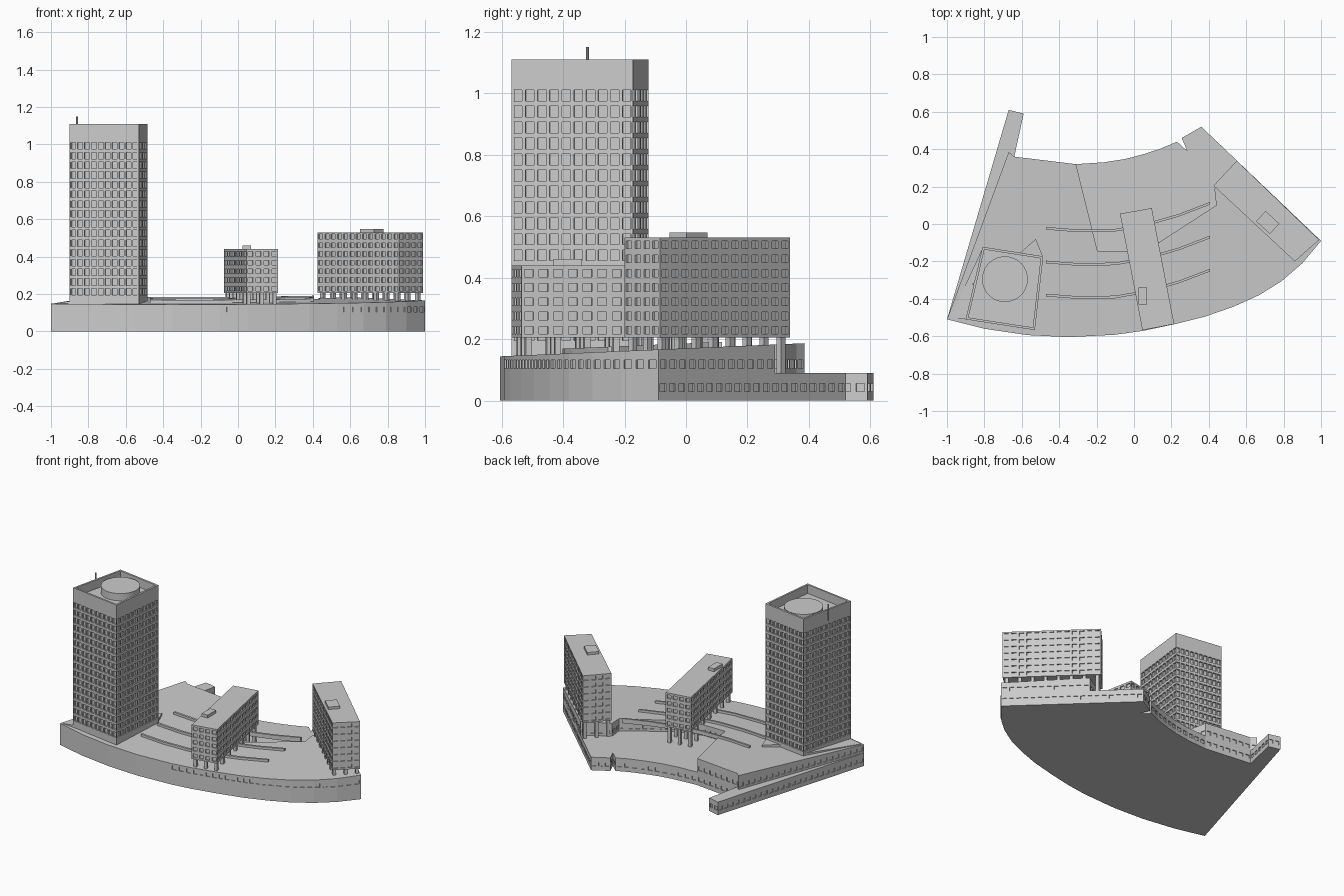
import bpy, bmesh, math
from mathutils import Vector

if "Cube" in bpy.data.objects:
    bpy.data.objects.remove(bpy.data.objects["Cube"])


def finish(name, bm):
    bmesh.ops.remove_doubles(bm, verts=bm.verts, dist=1e-5)
    me = bpy.data.meshes.new(name)
    bm.to_mesh(me)
    bm.free()
    ob = bpy.data.objects.new(name, me)
    bpy.context.collection.objects.link(ob)
    return ob


def block(name, outline, z0, top, cols=lambda i, a, b: 0, rows=(), w=0.7,
          depth=0.006, parapet=None):
    """Prism on a counter-clockwise outline with recessed windows.
    top is a function of the point; cols gives windows per side; rows are z ranges."""
    bm = bmesh.new()

    def face(pts):
        return bm.faces.new([bm.verts.new(p) for p in pts])

    pts = [Vector((x, y, 0)) for x, y in outline]
    for i, a in enumerate(pts):
        b = pts[(i + 1) % len(pts)]
        n = cols(i, a, b)
        inward = Vector((a.y - b.y, b.x - a.x, 0)).normalized() * depth
        us, zs = [0.0], [z0]
        if n:
            for k in range(n):
                us += [(k + 0.5 - w / 2) / n, (k + 0.5 + w / 2) / n]
            for r in rows:
                zs += r
        us.append(1.0)
        zs.append(None)

        def at(u, z):
            p = a.lerp(b, u)
            p.z = top(p) if z is None else z
            return p

        for j in range(len(us) - 1):
            for k in range(len(zs) - 1):
                o = [at(us[j], zs[k]), at(us[j + 1], zs[k]),
                     at(us[j + 1], zs[k + 1]), at(us[j], zs[k + 1])]
                if j % 2 and k % 2:
                    q = [p + inward for p in o]
                    face(q)
                    for m in range(4):
                        e = (m + 1) % 4
                        face([o[m], o[e], q[e], q[m]])
                else:
                    face(o)
    roof = face([(p.x, p.y, top(p)) for p in pts])
    face([(p.x, p.y, z0) for p in reversed(pts)])
    if parapet:
        bm.normal_update()
        bmesh.ops.inset_individual(bm, faces=[roof], thickness=parapet[0])
        ret = bmesh.ops.extrude_face_region(bm, geom=[roof])
        verts = [v for v in ret["geom"] if isinstance(v, bmesh.types.BMVert)]
        bmesh.ops.translate(bm, verts=verts, vec=(0, 0, -parapet[1]))
        if roof.is_valid:
            bmesh.ops.delete(bm, geom=[roof], context='FACES_ONLY')
    return finish(name, bm)


def flat(z):
    return lambda p: z


def slope(p):
    return 0.17 + 0.043 * p.y


def quad_point(q, u, v):
    a, b, c, d = [Vector(p) for p in q]
    return a.lerp(b, u).lerp(d.lerp(c, u), v)


def rect(c, direction, length, width):
    t = Vector(direction).normalized() * length / 2
    s = Vector((-t.y, t.x)).normalized() * width / 2
    c = Vector(c)
    return [tuple(c - t - s), tuple(c + t - s), tuple(c + t + s), tuple(c - t + s)]


def columns(name, quad, nu, nv, z0, z1):
    bm = bmesh.new()
    a, b = Vector(quad[0]), Vector(quad[1])
    ang = math.atan2((b - a).y, (b - a).x)
    for i in range(nu):
        for j in range(nv):
            p = quad_point(quad, 0.04 + 0.92 * i / (nu - 1), 0.09 + 0.82 * j / (nv - 1))
            r = bmesh.ops.create_cube(bm, size=1)["verts"]
            for v in r:
                co = Vector((v.co.x * 0.02, v.co.y * 0.02))
                x = co.x * math.cos(ang) - co.y * math.sin(ang)
                y = co.x * math.sin(ang) + co.y * math.cos(ang)
                v.co = (p.x + x, p.y + y, z0 if v.co.z < 0 else z1)
    return finish(name, bm)


def cylinder(name, x, y, z0, z1, r, n):
    bpy.ops.mesh.primitive_cylinder_add(vertices=n, radius=r, depth=z1 - z0,
                                        location=(x, y, (z0 + z1) / 2))
    bpy.context.object.name = name
    bpy.ops.object.shade_smooth_by_angle(angle=math.radians(30))


# Podium: curved low base and sloping upper level with an open rear court
front = [(-1, -0.51), (-0.8, -0.56), (-0.57, -0.594), (-0.35, -0.605), (-0.1, -0.592),
         (0.05, -0.571), (0.22, -0.535), (0.38, -0.495), (0.53, -0.443), (0.67, -0.38),
         (0.79, -0.305), (0.9, -0.21), (1, -0.09)]
base = front + [(0.36, 0.52), (0.255, 0.46), (0.285, 0.39), (0.23, 0.44), (0.14, 0.402),
                (0.04, 0.37), (-0.05, 0.347), (-0.16, 0.33), (-0.31, 0.32), (-0.64, 0.36),
                (-0.59, 0.59), (-0.67, 0.61)]
upper = front + [(0.60, 0.29), (0.43, 0.19), (0.44, 0.10), (0.13, -0.10), (-0.035, -0.145),
                 (-0.195, -0.145), (-0.31, 0.32), (-0.64, 0.36), (-0.67, 0.385)]


def base_cols(i, a, b):
    return 0 if i < 12 else max(1, round((b - a).length / 0.045))


def upper_cols(i, a, b):
    return 0 if i < 4 else max(1, round((b - a).length / 0.045))


block("podium_base", base, 0, flat(0.09), base_cols, [(0.03, 0.055)], w=0.6)
block("podium_upper", upper, 0.09, slope, upper_cols, [(0.105, 0.132)], w=0.6)

# Curved low walls on the podium roof
for k, y in enumerate((-0.03, -0.21, -0.387)):
    path = [(-0.47, y), (-0.29, y - 0.014), (-0.1, y - 0.01), (0.06, y + 0.018),
            (0.24, y + 0.07), (0.405, y + 0.133)]
    strip = path + [(px, py + 0.014) for px, py in reversed(path)]
    block(f"roof_wall_{k + 1}", strip, 0.145 + 0.043 * y + 0.015,
          lambda p: slope(p) + 0.016)

# Main tower with sunken roof, drum and mast
tower = [(-0.9, -0.51), (-0.53, -0.567), (-0.485, -0.173), (-0.81, -0.122)]
t_rows = [(0.195 + 0.052 * i, 0.23 + 0.052 * i) for i in range(16)]
block("tower", tower, 0.13, flat(1.11), lambda i, a, b: 10, t_rows, w=0.72,
      depth=0.01, parapet=(0.018, 0.06))
cylinder("tower_roof_drum", -0.69, -0.295, 1.04, 1.10, 0.122, 48)
cylinder("tower_mast", -0.86, -0.32, 1.04, 1.15, 0.005, 8)

# Small wedges at the tower foot
block("tower_side_wedge", [(-0.985, -0.505), (-0.89, -0.51), (-0.81, -0.13)], 0.14,
      lambda p: slope(p) + (0.015 if p.x > -0.9 else 0.002))
block("tower_rear_wedge", [(-0.61, -0.155), (-0.487, -0.175), (-0.525, -0.08)], 0.15,
      lambda p: slope(p) + 0.015)

# Slab buildings raised on columns
def slab(name, quad, top, floors, nrow):
    rows = [(0.216 + 0.0465 * i, 0.241 + 0.0465 * i) for i in range(floors)]
    block(name, quad, 0.205, flat(top),
          lambda i, a, b: 13 if (b - a).length > 0.3 else 4, rows, w=0.62, depth=0.008)
    columns(name + "_columns", quad, nrow, 3, 0.09, 0.206)


middle = [(0.045, -0.568), (0.215, -0.535), (0.095, 0.085), (-0.075, 0.055)]
right = [(0.425, 0.205), (0.86, -0.2), (0.99, -0.085), (0.55, 0.338)]
slab("middle_slab", middle[1:] + middle[:1], 0.44, 5, 7)
slab("right_slab", right, 0.53, 7, 8)

# Roof plant boxes
block("middle_roof_box", rect((0.047, -0.385), (0, 1), 0.092, 0.045), 0.435, flat(0.46))
block("right_roof_box", rect((0.715, 0.008), (0.44, -0.41), 0.1, 0.075), 0.525, flat(0.547))
